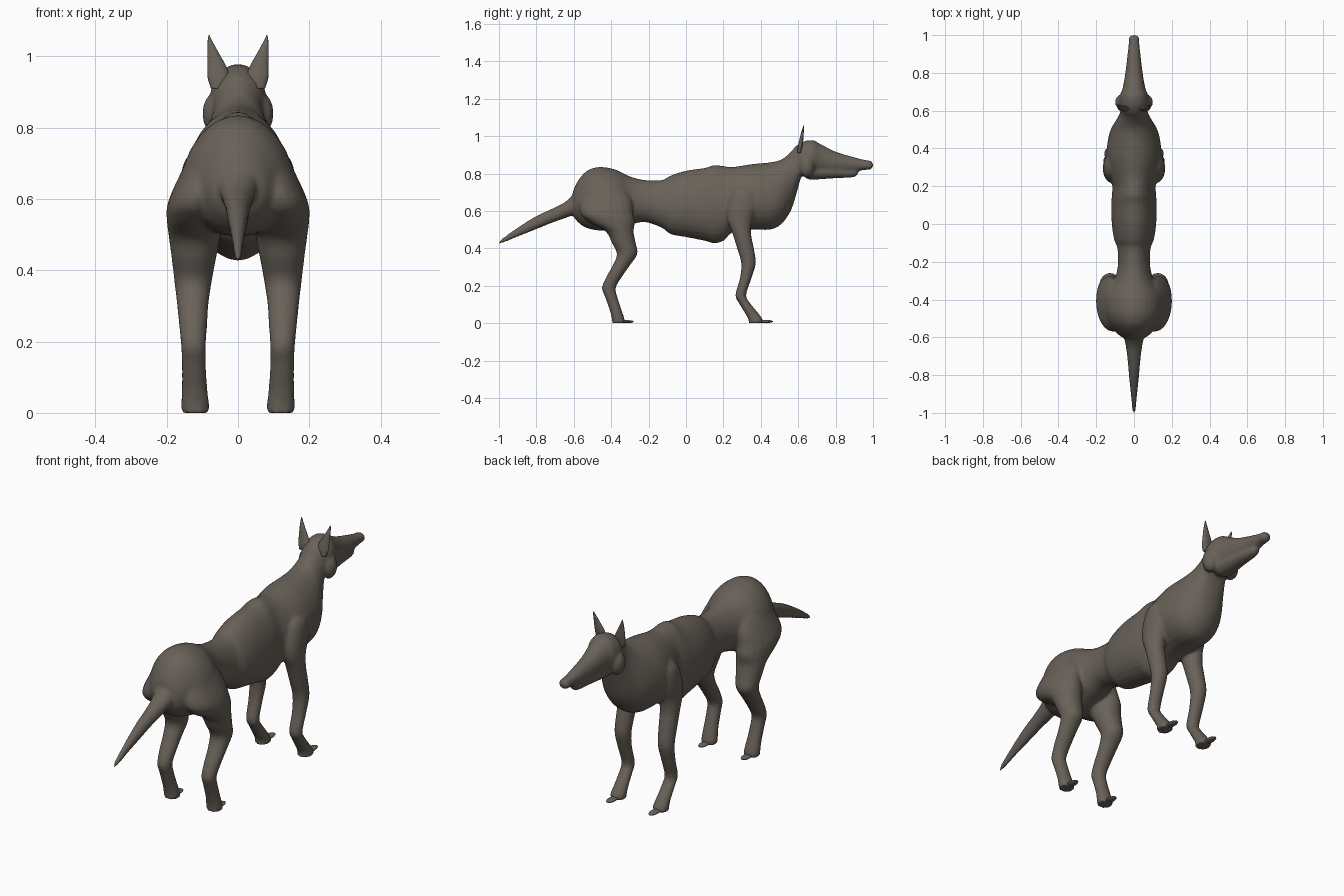
import bpy, bmesh, math
from mathutils import Vector

fur = bpy.data.materials.new("brown_grey_fur")
fur.diffuse_color = (0.14, 0.12, 0.10, 1)


def smooth_rows(rows, n=5):
    """Catmull-Rom interpolation of section rows."""
    out = []
    for i in range(len(rows) - 1):
        p = [rows[max(0, min(len(rows) - 1, i + k))] for k in (-1, 0, 1, 2)]
        for s in range(n):
            t = s / n
            out.append([0.5 * (2 * b + (c - a) * t + (2 * a - 5 * b + 4 * c - d) * t * t
                               + (3 * b - a - 3 * c + d) * t ** 3) for a, b, c, d in zip(*p)])
    out.append(list(rows[-1]))
    return out


def add_object(name, bm):
    bmesh.ops.recalc_face_normals(bm, faces=bm.faces)
    me = bpy.data.meshes.new(name)
    bm.to_mesh(me)
    bm.free()
    me.materials.append(fur)
    for f in me.polygons:
        f.use_smooth = True
    ob = bpy.data.objects.new(name, me)
    bpy.context.collection.objects.link(ob)
    return ob


def loft(name, rings):
    bm = bmesh.new()
    vr = [[bm.verts.new(p) for p in r] for r in rings]
    for a, b in zip(vr, vr[1:]):
        for i in range(len(a)):
            j = (i + 1) % len(a)
            bm.faces.new((a[i], a[j], b[j], b[i]))
    bm.faces.new(vr[0])
    bm.faces.new(vr[-1])
    return add_object(name, bm)


def along_y(name, rows, pear=0.0, n=28):
    """Rows are (y, top, bottom, half width)."""
    rings = []
    for y, top, bot, w in smooth_rows(rows):
        ring = []
        for i in range(n):
            a = 2 * math.pi * i / n
            s = math.sin(a)
            ring.append((max(w, .002) * math.cos(a) * (1 - pear * s), y,
                         (top + bot) / 2 + max(top - bot, .004) / 2 * s))
        rings.append(ring)
    return loft(name, rings)


def along_z(name, rows, side, n=20):
    """Rows are (z, x, y, half width, half depth)."""
    return loft(name, [[(side * (x + rx * math.cos(2 * math.pi * i / n)),
                         y + ry * math.sin(2 * math.pi * i / n), z) for i in range(n)]
                       for z, x, y, rx, ry in smooth_rows(rows)])


def blob(name, centre, size):
    bm = bmesh.new()
    bmesh.ops.create_uvsphere(bm, u_segments=20, v_segments=12, radius=1)
    for v in bm.verts:
        v.co = Vector([c + s * k for c, s, k in zip(centre, size, v.co)])
    return add_object(name, bm)


# Trunk from rump to neck
parts = [along_y("body", [
    (-.61, .68, .60, .02), (-.595, .73, .56, .07), (-.56, .785, .525, .105),
    (-.52, .82, .505, .135), (-.46, .835, .495, .155), (-.38, .822, .50, .15),
    (-.30, .785, .525, .105), (-.22, .765, .54, .085), (-.13, .765, .51, .087),
    (-.08, .79, .475, .105), (0, .815, .46, .117), (.10, .83, .44, .119),
    (.15, .845, .427, .117), (.20, .84, .44, .114), (.25, .835, .485, .125),
    (.35, .85, .50, .145), (.45, .86, .50, .137), (.51, .875, .53, .118),
    (.56, .915, .60, .088), (.59, .95, .69, .074), (.62, .96, .79, .066),
    (.66, .95, .83, .04)], pear=0.12)]

# Head, long muzzle and jaw
parts.append(along_y("head", [
    (.57, .92, .84, .03), (.59, .948, .80, .06), (.63, .972, .785, .077),
    (.68, .978, .79, .075), (.72, .957, .795, .06), (.80, .917, .80, .046),
    (.90, .887, .81, .034), (.96, .872, .819, .028), (.985, .869, .82, .027),
    (.998, .858, .832, .016), (1.0, .848, .842, .004)]))
parts.append(along_y("jaw", [
    (.63, .84, .79, .02), (.65, .85, .77, .05), (.70, .85, .768, .05),
    (.80, .84, .775, .038), (.88, .83, .778, .028), (.91, .825, .787, .022),
    (.92, .815, .80, .006)]))

# Tapering tail
parts.append(along_y("tail", [
    (-.54, .74, .57, .06), (-.60, .69, .575, .053), (-.65, .645, .56, .043),
    (-.72, .61, .535, .034), (-.80, .573, .502, .027), (-.90, .512, .462, .017),
    (-.98, .455, .428, .010), (-1.0, .437, .424, .006)]))

for side in (-1, 1):
    # Hind leg: thigh, knee, hock, foot
    parts.append(along_z("hind_leg", [
        (.77, .05, -.43, .02, .04), (.73, .07, -.43, .06, .10), (.66, .095, -.425, .072, .135),
        (.59, .117, -.425, .08, .142), (.54, .122, -.395, .078, .122),
        (.49, .122, -.355, .072, .075), (.43, .124, -.333, .062, .064),
        (.37, .126, -.315, .053, .055), (.31, .127, -.345, .045, .046),
        (.25, .126, -.383, .04, .042), (.19, .125, -.412, .035, .037),
        (.14, .124, -.400, .034, .033), (.07, .122, -.376, .036, .032),
        (.02, .12, -.362, .04, .034), (0, .12, -.362, .039, .034)], side))
    # Front leg: shoulder, elbow, wrist, foot
    parts.append(along_z("front_leg", [
        (.74, .10, .31, .02, .03), (.70, .11, .31, .043, .065), (.62, .117, .30, .047, .08),
        (.55, .117, .288, .047, .067), (.48, .118, .298, .046, .05),
        (.40, .12, .318, .043, .045), (.32, .122, .334, .04, .039),
        (.24, .123, .319, .035, .031), (.15, .122, .293, .032, .029),
        (.11, .121, .311, .032, .03), (.05, .12, .353, .034, .036),
        (.02, .12, .372, .038, .038), (0, .12, .372, .038, .038)], side))
    parts.append(blob("cheek", (side * .062, .645, .84), (.038, .042, .06)))

# Fuse the limbs into the trunk
for o in bpy.context.selected_objects:
    o.select_set(False)
for p in parts:
    p.select_set(True)
body = parts[0]
bpy.context.view_layer.objects.active = body
bpy.ops.object.join()
rm = body.modifiers.new("fuse", 'REMESH')
rm.mode = 'VOXEL'
rm.voxel_size = 0.008
rm.use_smooth_shade = True
sm = body.modifiers.new("soften", 'SMOOTH')
sm.factor = 0.5
sm.iterations = 4

for side, label in ((-1, "left"), (1, "right")):
    # Thin pointed ear
    along_z(label + "_ear", [
        (.91, .058, .605, .018, .010), (.94, .055, .609, .030, .012), (.97, .059, .615, .027, .011),
        (1.01, .070, .621, .016, .008), (1.045, .079, .628, .006, .004),
        (1.06, .081, .630, .001, .001)], side, 12)
    # Small toes
    blob(label + "_hind_toe", (side * .12, -.315, .008), (.02, .035, .008))
    blob(label + "_front_toe", (side * .12, .425, .009), (.02, .04, .009))
